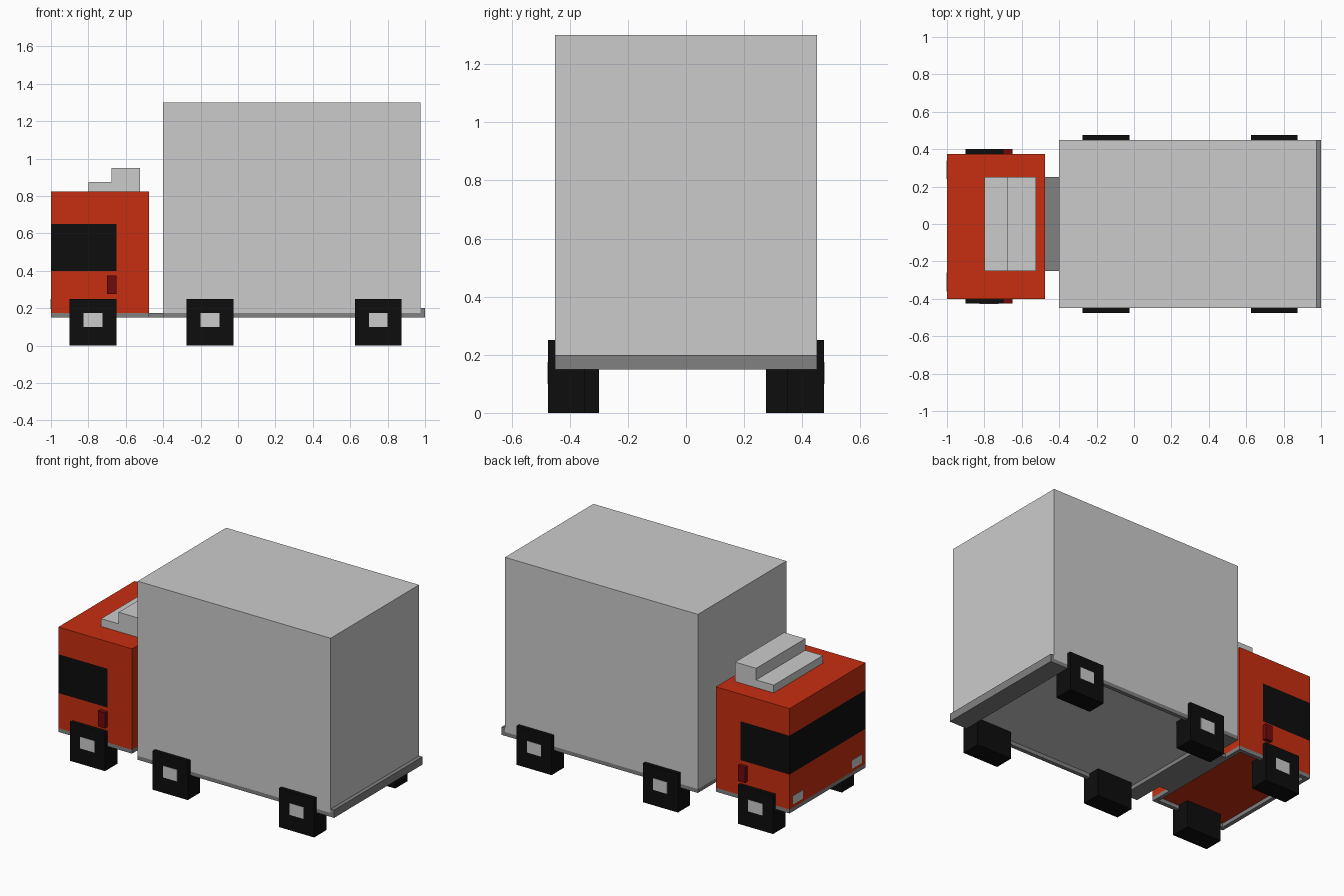
import bpy, bmesh

if "Cube" in bpy.data.objects:
    bpy.data.objects.remove(bpy.data.objects["Cube"])


def material(name, rgb):
    m = bpy.data.materials.new(name)
    m.diffuse_color = (*rgb, 1.0)
    m.use_nodes = True
    m.node_tree.nodes["Principled BSDF"].inputs["Base Color"].default_value = m.diffuse_color
    return m


RED = material("cab red", (0.57, 0.027, 0.005))
LIGHT = material("light grey", (0.60, 0.60, 0.60))
DARK = material("chassis grey", (0.22, 0.22, 0.22))
BLACK = material("black", (0.004, 0.004, 0.004))
MAROON = material("dark red", (0.16, 0.003, 0.004))


def finish(name, bm, *mats):
    mesh = bpy.data.meshes.new(name)
    bm.to_mesh(mesh)
    bm.free()
    for m in mats:
        mesh.materials.append(m)
    ob = bpy.data.objects.new(name, mesh)
    bpy.context.collection.objects.link(ob)
    return ob


def add_box(bm, x, y, z):
    """Axis-aligned box from (min, max) ranges."""
    for v in bmesh.ops.create_cube(bm, size=1)["verts"]:
        v.co = [r[0] if c < 0 else r[1] for c, r in zip(v.co, (x, y, z))]


def box(name, x, y, z, mat):
    bm = bmesh.new()
    add_box(bm, x, y, z)
    return finish(name, bm, mat)


def rim(name, x, y, z, mat, t=0.025):
    """Open rectangular frame."""
    bm = bmesh.new()
    for side in ((y[0], y[0] + t), (y[1] - t, y[1])):
        add_box(bm, x, side, z)
    for end in ((x[0], x[0] + t), (x[1] - t, x[1])):
        add_box(bm, end, (y[0] + t, y[1] - t), z)
    return finish(name, bm, mat)


CAB_X, CAB_Y = (-1.0, -0.475), (-0.40, 0.375)
CARGO_X, CARGO_Y = (-0.40, 0.975), (-0.45, 0.45)
RIM_Z = (0.15, 0.175)

# Cab, cut so that the wrap-around window is a band of its own faces
bm = bmesh.new()
add_box(bm, CAB_X, CAB_Y, (0.175, 0.825))
for co, no in (((0, 0, 0.4), (0, 0, 1)), ((0, 0, 0.65), (0, 0, 1)),
               ((-0.65, 0, 0), (1, 0, 0))):
    bmesh.ops.bisect_plane(bm, geom=bm.verts[:] + bm.edges[:] + bm.faces[:],
                           plane_co=co, plane_no=no)
for f in bm.faces:
    c = f.calc_center_median()
    f.material_index = int(0.4 < c.z < 0.65 and c.x < -0.65)
finish("cab", bm, RED, BLACK)

# Stepped roof fairing, extruded from its side profile
bm = bmesh.new()
profile = [(-0.80, 0.825), (-0.525, 0.825), (-0.525, 0.95),
           (-0.675, 0.95), (-0.675, 0.875), (-0.80, 0.875)]
face = bm.faces.new([bm.verts.new((x, -0.25, z)) for x, z in profile])
ext = bmesh.ops.extrude_face_region(bm, geom=[face])["geom"]
for v in ext:
    if isinstance(v, bmesh.types.BMVert):
        v.co.y = 0.25
bmesh.ops.recalc_face_normals(bm, faces=bm.faces[:])
finish("roof_fairing", bm, LIGHT)

# Cargo box
box("cargo_box", CARGO_X, CARGO_Y, (0.175, 1.30), LIGHT)

# Chassis: open rims, end plates, link to the cab and rear bumper
rim("cab_chassis_rim", CAB_X, CAB_Y, RIM_Z, DARK)
rim("cargo_chassis_rim", CARGO_X, CARGO_Y, RIM_Z, DARK)
box("chassis_rear_plate", (0.875, 0.95), (-0.425, 0.425), RIM_Z, DARK)
box("chassis_front_plate", (-0.375, -0.30), (-0.425, 0.425), RIM_Z, DARK)
box("cab_link", (-0.475, -0.40), (-0.25, 0.25), RIM_Z, DARK)
box("rear_bumper", (0.975, 1.0), CARGO_Y, (0.15, 0.20), DARK)

# Wheels with painted hubs: (name, centre x, outer y on each side)
for name, cx, outer in (("front", -0.775, (-0.425, 0.40)),
                        ("middle", -0.15, (-0.475, 0.475)),
                        ("rear", 0.75, (-0.475, 0.475))):
    for side, y in zip(("right", "left"), outer):
        s = -1 if y < 0 else 1
        box(f"{name}_{side}_wheel", (cx - 0.125, cx + 0.125),
            sorted((y, y - s * 0.125)), (0, 0.25), BLACK)
        box(f"{name}_{side}_hub", (cx - 0.05, cx + 0.05),
            sorted((y - s * 0.002, y + s * 0.002)), (0.10, 0.175), LIGHT)

# Door handles and headlights
for side, y, lamp in (("right", (-0.425, -0.40), (-0.36, -0.26)),
                      ("left", (0.375, 0.40), (0.24, 0.34))):
    box(f"{side}_door_handle", (-0.70, -0.65), y, (0.275, 0.375), MAROON)
    box(f"{side}_headlight", (-1.002, -0.998), lamp, (0.195, 0.25), LIGHT)
